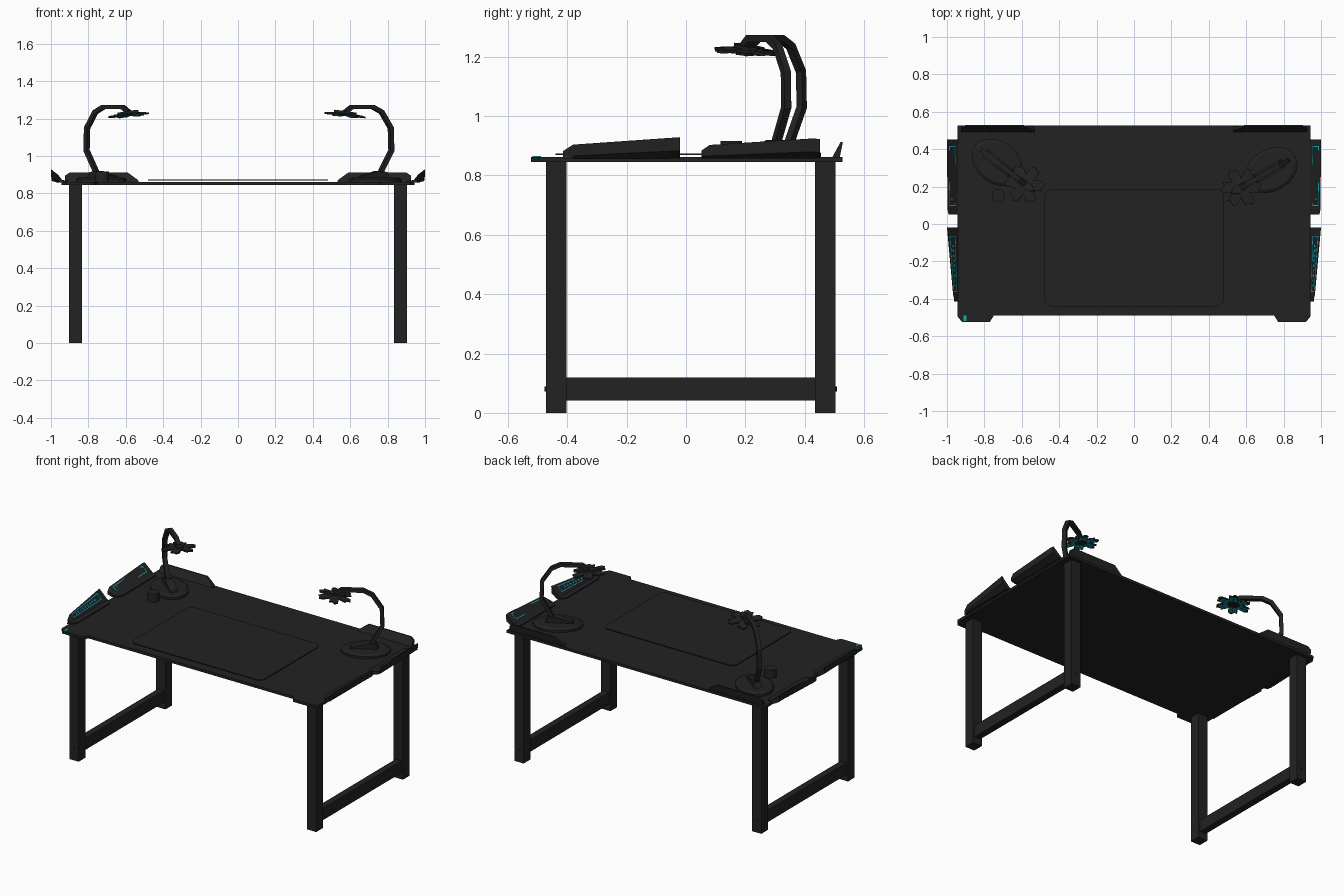
import bpy, bmesh, math
from mathutils import Vector, Matrix

if "Cube" in bpy.data.objects:
    bpy.data.objects.remove(bpy.data.objects["Cube"])


def material(name, rgb):
    m = bpy.data.materials.new(name)
    m.diffuse_color = (*rgb, 1)
    m.use_nodes = True
    m.node_tree.nodes["Principled BSDF"].inputs["Base Color"].default_value = m.diffuse_color
    return m


BLACK = material("matte_black", (0.016, 0.016, 0.016))
CYAN = material("cyan_glow", (0.005, 0.42, 0.50))


def loft_into(bm, sections):
    """Closed skin through equal-length rings, capped at both ends."""
    rings = [[bm.verts.new(p) for p in s] for s in sections]
    n = len(rings[0])
    for a, b in zip(rings, rings[1:]):
        for i in range(n):
            j = (i + 1) % n
            bm.faces.new((a[i], a[j], b[j], b[i]))
    bm.faces.new(rings[0][::-1])
    bm.faces.new(rings[-1])


def prism_into(bm, outline, z0, z1, m=Matrix()):
    loft_into(bm, [[m @ Vector((x, y, z)) for x, y in outline] for z in (z0, z1)])


def finish(bm, name, mat, mirror=False, matrix=None):
    bmesh.ops.recalc_face_normals(bm, faces=bm.faces)
    me = bpy.data.meshes.new(name)
    bm.to_mesh(me)
    bm.free()
    ob = bpy.data.objects.new(name, me)
    me.materials.append(mat)
    bpy.context.collection.objects.link(ob)
    if matrix is not None:
        ob.matrix_world = matrix
    if mirror:
        ob.modifiers.new("mirror", 'MIRROR')
    return ob


def loft(name, sections, mat=BLACK, **kw):
    bm = bmesh.new()
    loft_into(bm, sections)
    return finish(bm, name, mat, **kw)


def prism(name, outline, z0, z1, mat=BLACK, **kw):
    bm = bmesh.new()
    prism_into(bm, outline, z0, z1)
    return finish(bm, name, mat, **kw)


def rect(x0, x1, y0, y1):
    return [(x0, y0), (x1, y0), (x1, y1), (x0, y1)]


def ring(cx, cy, rx, ry, n):
    return [(cx + rx * math.cos(2 * math.pi * i / n), cy + ry * math.sin(2 * math.pi * i / n))
            for i in range(n)]


# Table top with two forward corner tabs
half = [(0.75, -0.49), (0.77, -0.523), (0.92, -0.523), (0.943, -0.495), (0.943, 0.527)]
prism("table_top", half + [(-x, y) for x, y in half[::-1]], 0.845, 0.862)

# Desk mat with rounded corners
mat_outline = []
for k, (cx, cy) in enumerate([(0.44, 0.145), (-0.44, 0.145), (-0.44, -0.40), (0.44, -0.40)]):
    for i in range(6):
        a = math.radians(90 * k + 18 * i)
        mat_outline.append((cx + 0.04 * math.cos(a), cy + 0.04 * math.sin(a)))
prism("desk_mat", mat_outline, 0.869, 0.874)

# Legs, lower rails and bolts
prism("front_leg", rect(0.835, 0.903, -0.472, -0.403), 0, 0.846, mirror=True)
prism("back_leg", rect(0.835, 0.903, 0.434, 0.503), 0, 0.846, mirror=True)
prism("lower_rail", rect(0.847, 0.891, -0.405, 0.436), 0.042, 0.12, mirror=True)
for name, y0, y1 in (("front_bolt", -0.477, -0.47), ("back_bolt", 0.50, 0.508)):
    loft(name, [[(x, y, z) for x, z in ring(0.869, 0.081, 0.009, 0.009, 10)] for y in (y0, y1)],
         mirror=True)

# Power button and cup
prism("power_button", rect(-0.912, -0.896, -0.518, -0.488), 0.861, 0.865, CYAN)
prism("cup", ring(-0.725, 0.152, 0.036, 0.036, 20), 0.861, 0.916)


# Side wings: slanted wedges rising outward, given as (y, inner x, outer x, top z)
def wing(name, stations):
    secs = []
    for y, xi, xo, zt in stations:
        secs.append([(xi, y, 0.859), (xi, y, 0.869), (0.94, y, 0.871), (xo, y, zt),
                     (xo - 0.002, y, max(zt - 0.045, 0.866)), (0.962, y, 0.857)])
    loft(name, secs, mirror=True)
    (y0, _, xa, za), (y1, _, xb, zb) = stations[1], stations[2]

    def point(u, v, lift):
        x, z = xa + (xb - xa) * u, za + (zb - za) * u
        p = Vector((0.94 + (x - 0.94) * v, y0 + (y1 - y0) * u, 0.871 + (z - 0.871) * v))
        return p + Vector((-0.67, 0, 0.74)) * lift

    # glowing frame and dashes on the inner slope
    strips = [(0.05, 0.96, 0.76, 0.84), (0.05, 0.96, 0.26, 0.32),
              (0.05, 0.065, 0.26, 0.84), (0.945, 0.96, 0.26, 0.84)]
    strips += [(0.14 + 0.08 * i, 0.14 + 0.08 * i + 0.035, 0.45, 0.62) for i in range(9)]
    bm = bmesh.new()
    for u0, u1, v0, v1 in strips:
        loft_into(bm, [[point(u, v, h) for u, v in rect(u0, u1, v0, v1)]
                       for h in (-0.001, 0.0012)])
    finish(bm, name + "_light", CYAN, mirror=True)


wing("front_wing", [(-0.415, 0.925, 0.958, 0.882), (-0.38, 0.905, 0.967, 0.904),
                    (-0.05, 0.905, 0.997, 0.927), (-0.02, 0.925, 1.0, 0.929)])
wing("back_wing", [(0.052, 0.925, 0.992, 0.884), (0.08, 0.905, 0.997, 0.903),
                   (0.43, 0.905, 1.0, 0.925), (0.452, 0.925, 1.0, 0.922)])

# Back guards leaning outward at the rear corners
guard = [(0.53, 0.86), (0.535, 0.872), (0.59, 0.912), (0.90, 0.912), (0.925, 0.895), (0.925, 0.86)]
loft("back_guard", [[(x, y + (z - 0.86) * k, z) for x, z in guard]
                    for y, k in ((0.492, 0.55), (0.518, 0.2))], mirror=True)


# Desk lamps, modelled with +x reaching from the stand to the head
def lamp(side, x, y, angle):
    m = Matrix.Translation((x, y, 0)) @ Matrix.Rotation(math.radians(angle), 4, 'Z')
    # egg-shaped foot
    loft(side + "_lamp_foot",
         [[(px, py, z) for px, py in ring(0.10, 0, 0.15 * f, 0.112 * f, 20)]
          for z, f in ((0.861, 1), (0.876, 1), (0.886, 0.86))], matrix=m)
    # ramp block that holds the arm
    ramp = [(0.02, 0.88), (0.04, 0.915), (0.09, 0.92), (0.19, 0.893), (0.20, 0.88)]
    loft(side + "_lamp_ramp", [[(s, t, z) for s, z in ramp] for t in (-0.024, 0.024)], matrix=m)
    # curved arm, square in section
    path = [(0.075, 0.89), (0.06, 0.925), (0.0, 1.03), (0.004, 1.15), (0.06, 1.235),
            (0.115, 1.262), (0.245, 1.262), (0.285, 1.235)]
    pts = [Vector(p) for p in path]
    secs = []
    for i, p in enumerate(pts):
        a = (p - pts[i - 1]).normalized() if i else (pts[1] - p).normalized()
        b = (pts[i + 1] - p).normalized() if i < len(pts) - 1 else a
        d = (a + b).normalized()
        n = Vector((-d.y, d.x)) * 0.0115 / max(d.dot(a), 0.5)
        secs.append([(p.x + n.x * q, t, p.y + n.y * q)
                     for q, t in ((-1, -0.013), (1, -0.013), (1, 0.013), (-1, 0.013))])
    loft(side + "_lamp_arm", secs, matrix=m)
    # head: hub with six angular petals, glowing panels beneath
    head = m @ Matrix.Translation((0.285, 0, 1.225)) @ Matrix.Rotation(math.radians(-7), 4, 'Y')
    prism(side + "_lamp_hub", [(-0.06, -0.016), (0.03, -0.022), (0.07, 0), (0.03, 0.022),
                               (-0.06, 0.016)], -0.006, 0.014, matrix=head)
    petal = [(0.02, -0.018), (0.05, -0.027), (0.098, -0.027), (0.09, -0.01), (0.11, 0.008),
             (0.095, 0.027), (0.05, 0.027), (0.02, 0.018)]
    shell, glow = bmesh.new(), bmesh.new()
    for a in (30, 90, 150, 210, 270, 330):
        r = Matrix.Rotation(math.radians(a), 4, 'Z') @ Matrix.Rotation(math.radians(4), 4, 'Y')
        prism_into(shell, petal, -0.004, 0.005, r)
        for u in (0.037, 0.065):
            for v in (-0.022, 0.002):
                prism_into(glow, rect(u, u + 0.023, v, v + 0.02), -0.0055, -0.002, r)
    finish(shell, side + "_lamp_petals", BLACK, matrix=head)
    finish(glow, side + "_lamp_panels", CYAN, matrix=head)


lamp("left", -0.81, 0.39, -38)
lamp("right", 0.82, 0.338, 180 + 30)
